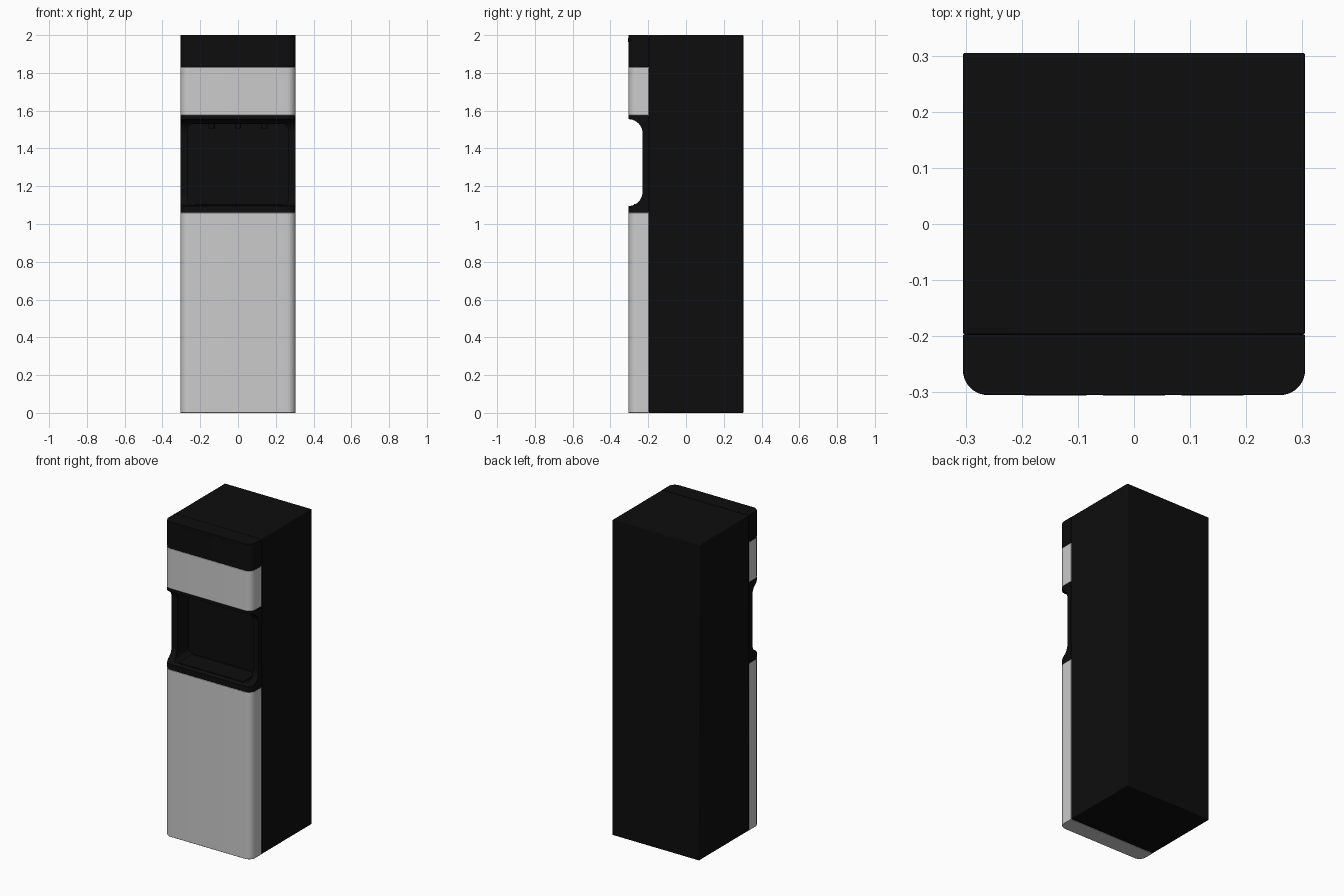
import bpy, bmesh
from math import sin, cos, pi, radians

if "Cube" in bpy.data.objects:
    bpy.data.objects.remove(bpy.data.objects["Cube"])

black = bpy.data.materials.new("black_plastic")
black.diffuse_color = (0.004, 0.004, 0.004, 1)
black.use_nodes = True
black.node_tree.nodes["Principled BSDF"].inputs["Base Color"].default_value = black.diffuse_color


def arc(cx, cy, r, a0, a1, n=10):
    return [(cx + r * cos(radians(a0 + (a1 - a0) * i / n)),
             cy + r * sin(radians(a0 + (a1 - a0) * i / n))) for i in range(n + 1)]


def prism(name, pts, place, lo, hi, mat=None, bevel=0):
    """Extrude a 2D outline; place(u, v, t) maps it into 3D."""
    bm = bmesh.new()
    face = bm.faces.new([bm.verts.new(place(u, v, lo)) for u, v in pts])
    ext = bmesh.ops.extrude_face_region(bm, geom=[face])
    shift = place(0, 0, hi - lo)
    moved = [e for e in ext["geom"] if isinstance(e, bmesh.types.BMVert)]
    bmesh.ops.translate(bm, verts=moved, vec=shift)
    bmesh.ops.recalc_face_normals(bm, faces=bm.faces)
    me = bpy.data.meshes.new(name)
    bm.to_mesh(me)
    bm.free()
    ob = bpy.data.objects.new(name, me)
    bpy.context.collection.objects.link(ob)
    if mat:
        me.materials.append(mat)
    if bevel:
        b = ob.modifiers.new("bevel", "BEVEL")
        b.width, b.segments, b.limit_method = bevel, 2, "ANGLE"
        b.angle_limit = radians(40)
    return ob


def along_x(u, v, t): return (t, u, v)
def along_y(u, v, t): return (u, t, v)
def along_z(u, v, t): return (u, v, t)


def rect(u0, u1, v0, v1):
    return [(u0, v0), (u1, v0), (u1, v1), (u0, v1)]


def cut(ob, cutter):
    m = ob.modifiers.new("cut", "BOOLEAN")
    m.operation, m.object, m.solver = "DIFFERENCE", cutter, "EXACT"
    cutter.hide_render = True
    cutter.hide_set(True)


def smooth(ob):
    bpy.ops.object.select_all(action="DESELECT")
    ob.select_set(True)
    bpy.context.view_layer.objects.active = ob
    bpy.ops.object.shade_smooth_by_angle(angle=radians(30))


W, R = 0.305, 0.045
FRONT, SEAM, NICHE = -0.305, -0.197, -0.12

# Cabinet behind the front panels
cabinet = prism("cabinet", rect(-W, W, SEAM, 0.305), along_z, 0, 2, black, 0.004)

# Front sections share one outline with rounded front corners
outline = ([(W, SEAM), (-W, SEAM)] + arc(-W + R, FRONT + R, R, 180, 270)
           + arc(W - R, FRONT + R, R, 270, 360))
fronts = {}
for name, lo, hi, mat in (("lower_door", 0, 1.06, None),
                          ("niche_surround", 1.06, 1.575, black),
                          ("upper_panel", 1.575, 1.83, None),
                          ("top_cap", 1.83, 2.0, black)):
    fronts[name] = prism(name, outline, along_z, lo, hi, mat, 0.002)

# Side-to-side scoop through the front edge
r = 0.075
scoop = ([(-0.5, 1.095), (FRONT, 1.095)] + arc(FRONT, 1.095 + r, r, -90, 0)
         + arc(FRONT, 1.555 - r, r, 0, 90) + [(-0.5, 1.555)])
scoop_cutter = prism("scoop_cutter", scoop, along_x, -0.5, 0.5)

# Dispensing niche sunk into the cabinet
c = 0.03
niche = (arc(-0.265 + c, 1.1 + c, c, 180, 270) + arc(0.265 - c, 1.1 + c, c, 270, 360)
         + arc(0.265 - c, 1.53 - c, c, 0, 90) + arc(-0.265 + c, 1.53 - c, c, 90, 180))
niche_cutter = prism("niche_cutter", niche, along_y, -0.295, NICHE)

cut(fronts["niche_surround"], scoop_cutter)
cut(fronts["niche_surround"], niche_cutter)
cut(cabinet, niche_cutter)

# Drip tray on the niche floor
prism("drip_tray", rect(-0.23, 0.23, -0.275, -0.135), along_z, 1.095, 1.105, black, 0.002)

# Taps hanging from the niche ceiling
for i, x in enumerate((-0.14, 0, 0.14)):
    ring = [(x + 0.017 * cos(2 * pi * k / 20), -0.2 + 0.017 * sin(2 * pi * k / 20))
            for k in range(20)]
    smooth(prism(f"tap_{i + 1}", ring, along_z, 1.505, 1.535, black))

# Slim push buttons along the top cap
for i, x in enumerate((-0.14, 0, 0.14)):
    prism(f"button_{i + 1}", rect(x - 0.055, x + 0.055, 1.963, 1.985),
          along_y, FRONT - 0.001, FRONT + 0.01, black)

for ob in [cabinet, *fronts.values()]:
    smooth(ob)
